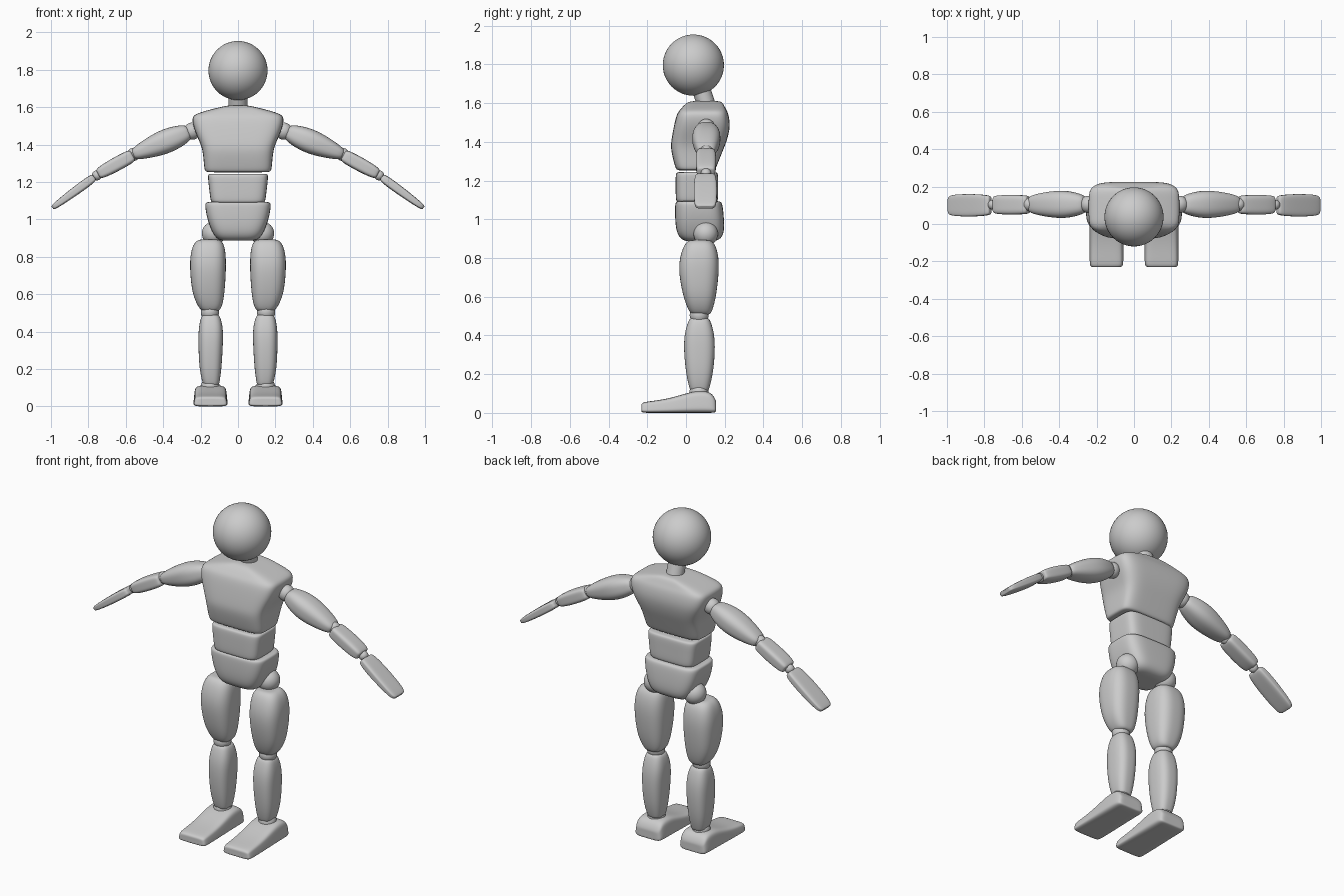
import bpy, bmesh, math
from mathutils import Vector

X, Y, Z = Vector((1, 0, 0)), Vector((0, 1, 0)), Vector((0, 0, 1))


def finish(ob, mirror):
    for p in ob.data.polygons:
        p.use_smooth = True
    if mirror:
        m = ob.modifiers.new("Mirror", "MIRROR")
        m.use_mirror_merge = False


def loft(name, rings, n=3.0, origin=(0, 0, 0), axes=(Z, X, Y), taper=0.0, mirror=False, sides=32):
    """Rounded-box sections (t, u0, u1, v0, v1) skinned along the first axis."""
    d, u, v = axes
    o = Vector(origin)

    def shrink(r, k):
        t, a, b, c, e = r
        mu, mv = (a + b) / 2, (c + e) / 2
        return (t, mu + (a - mu) * k, mu + (b - mu) * k, mv + (c - mv) * k, mv + (e - mv) * k)

    rings = [shrink(rings[0], 0.55)] + list(rings) + [shrink(rings[-1], 0.55)]
    bm = bmesh.new()
    loops = []
    for t, u0, u1, v0, v1 in rings:
        loop = []
        for i in range(sides):
            a = 2 * math.pi * (i + 0.5) / sides
            c, s = math.cos(a), math.sin(a)
            pu = math.copysign(abs(c) ** (2 / n), c)
            pv = math.copysign(abs(s) ** (2 / n), s)
            pu *= 1 - taper * pv
            loop.append(bm.verts.new(o + d * t + u * ((u0 + u1) / 2 + pu * (u1 - u0) / 2)
                                     + v * ((v0 + v1) / 2 + pv * (v1 - v0) / 2)))
        loops.append(loop)
    for a, b in zip(loops, loops[1:]):
        for i in range(sides):
            j = (i + 1) % sides
            bm.faces.new((a[i], a[j], b[j], b[i]))
    bm.faces.new(loops[0])
    bm.faces.new(loops[-1])
    bmesh.ops.recalc_face_normals(bm, faces=bm.faces)
    me = bpy.data.meshes.new(name)
    bm.to_mesh(me)
    bm.free()
    ob = bpy.data.objects.new(name, me)
    bpy.context.collection.objects.link(ob)
    finish(ob, mirror)
    s = ob.modifiers.new("Subdivision", "SUBSURF")
    s.levels = s.render_levels = 2
    return ob


def ball(name, pos, r, mirror=False, segs=32):
    bm = bmesh.new()
    bmesh.ops.create_uvsphere(bm, u_segments=segs, v_segments=segs // 2, radius=r)
    bmesh.ops.translate(bm, verts=bm.verts, vec=pos)
    me = bpy.data.meshes.new(name)
    bm.to_mesh(me)
    bm.free()
    ob = bpy.data.objects.new(name, me)
    bpy.context.collection.objects.link(ob)
    finish(ob, mirror)
    return ob


def arm_part(name, a, b, rings, n):
    """Arm segment from a to b; rings are (fraction, half thickness, half width)."""
    a, b = Vector(a), Vector(b)
    d = (b - a).normalized()
    length = (b - a).length
    loft(name, [(f * length, -h, h, -w, w) for f, h, w in rings], n, a,
         (d, Y.cross(d), Y), mirror=True)


# Head and neck
ball("head", (0, 0.038, 1.796), 0.158, segs=48)
loft("neck", [(1.56, -.05, .05, .065, .165), (1.6, -.05, .05, .052, .152),
              (1.66, -.05, .05, .032, .132), (1.7, -.05, .05, .02, .12)], 2)

# Torso: half width, front and back at each height
def torso(name, rows, n):
    loft(name, [(z, -h, h, f, b) for z, h, f, b in rows], n)


torso("chest", [(1.252, .165, -.04, .14), (1.258, .178, -.052, .152), (1.29, .182, -.062, .165),
                (1.365, .188, -.08, .195), (1.41, .203, -.076, .213), (1.48, .236, -.063, .23),
                (1.545, .249, -.048, .22), (1.567, .225, -.03, .207), (1.595, .12, -.005, .194),
                (1.61, .05, .02, .18)], 5)
torso("abdomen", [(1.088, .138, -.045, .157), (1.096, .147, -.053, .167), (1.17, .155, -.054, .166),
                  (1.236, .163, -.054, .167), (1.244, .155, -.046, .158)], 5)
torso("pelvis", [(.886, .09, .0, .15), (.9, .117, -.03, .182), (.935, .14, -.05, .198),
                 (1.0, .165, -.057, .197), (1.07, .177, -.057, .19), (1.088, .174, -.054, .183),
                 (1.094, .163, -.045, .172)], 4)

# Legs
ball("hip_joint", (.13, .102, .925), .063, True)
loft("thigh", [(.508, .105, .19, .03, .125), (.53, .085, .212, .012, .137), (.6, .072, .245, -.015, .156),
               (.72, .064, .257, -.038, .17), (.8, .064, .257, -.034, .17), (.865, .072, .242, -.012, .155),
               (.892, .095, .215, .012, .13)], 2.8, mirror=True)
ball("knee_joint", (.15, .068, .505), .049, True)
loft("shin", [(.112, .104, .182, .025, .115), (.125, .099, .19, .018, .12), (.2, .088, .207, .0, .14),
              (.32, .081, .212, -.012, .151), (.41, .078, .212, -.009, .147), (.475, .092, .2, .012, .127),
              (.49, .105, .188, .022, .116)], 2.8, mirror=True)
ball("ankle_joint", (.148, .067, .105), .05, True)
loft("foot", [(-.231, .07, .226, .006, .045), (-.222, .059, .235, .0, .056), (-.16, .059, .235, .0, .063),
              (-.08, .059, .235, .0, .076), (.01, .059, .235, .0, .104), (.06, .059, .235, .0, .114),
              (.12, .06, .234, .0, .112), (.145, .063, .23, .001, .085), (.156, .075, .22, .006, .06)],
     5, axes=(Y, X, Z), taper=.07, mirror=True)

# Arms
ball("shoulder_joint", (.245, .105, 1.472), .046, True)
arm_part("upper_arm", (.262, .105, 1.468), (.562, .105, 1.346),
         [(0, .035, .042), (.07, .049, .054), (.25, .062, .07), (.45, .066, .075),
          (.7, .055, .066), (.94, .036, .05), (1, .024, .036)], 2.6)
ball("elbow_joint", (.56, .105, 1.347), .035, True)
arm_part("forearm", (.563, .103, 1.343), (.748, .103, 1.242),
         [(0, .027, .042), (.05, .036, .05), (.4, .038, .053), (.75, .036, .052),
          (.95, .03, .048), (1, .023, .041)], 4)
ball("wrist_joint", (.754, .103, 1.236), .027, True)
arm_part("hand", (.768, .1, 1.226), (.992, .1, 1.062),
         [(0, .015, .045), (.04, .023, .053), (.3, .025, .06), (.7, .021, .06),
          (.93, .016, .055), (1, .011, .044)], 4.5)
